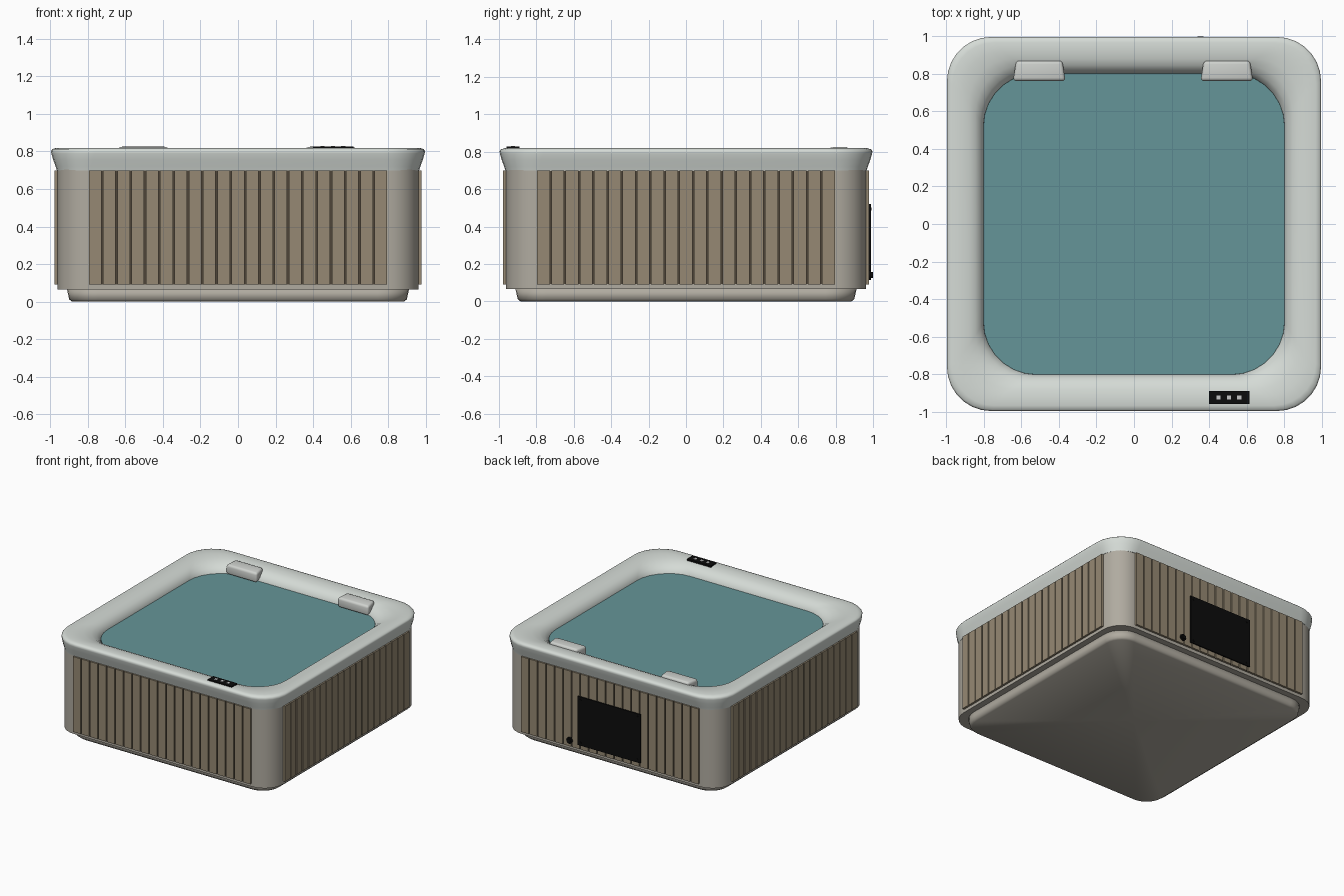
import bpy, bmesh, math
from mathutils import Matrix, Vector

old = bpy.data.objects.get("Cube")
if old:
    bpy.data.objects.remove(old, do_unlink=True)


def material(name, rgb):
    lin = [((c / 255 + 0.055) / 1.055) ** 2.4 if c > 10 else c / 3295 for c in rgb]
    m = bpy.data.materials.new(name)
    m.use_nodes = True
    m.diffuse_color = (*lin, 1)
    bsdf = m.node_tree.nodes["Principled BSDF"]
    bsdf.inputs["Base Color"].default_value = (*lin, 1)
    bsdf.inputs["Roughness"].default_value = 0.6
    return m


SHELL = material("pale_acrylic", (213, 219, 214))
WATER = material("teal_water", (101, 149, 152))
SKIRT = material("warm_grey", (176, 171, 160))
WOOD = material("brown_plank", (150, 137, 115))
GAP = material("dark_gap", (78, 69, 56))
BLACK = material("black_plastic", (12, 12, 12))
CUSHION = material("cushion_grey", (207, 210, 206))
BUTTON = material("button_grey", (200, 200, 200))


def finish(name, bm, mat, angle=None):
    bmesh.ops.recalc_face_normals(bm, faces=bm.faces)
    mesh = bpy.data.meshes.new(name)
    bm.to_mesh(mesh)
    bm.free()
    mesh.materials.append(mat)
    if angle:
        mesh.shade_smooth()
        mesh.set_sharp_from_angle(angle=math.radians(angle))
    ob = bpy.data.objects.new(name, mesh)
    bpy.context.collection.objects.link(ob)
    return ob


def ring(bm, half, radius, z, steps=7):
    """Loop of vertices around a square with rounded corners."""
    verts = []
    for q in range(4):
        a0 = q * math.pi / 2
        mid = a0 + math.pi / 4
        c = (half - radius) * math.sqrt(2)
        for i in range(steps + 1):
            a = a0 + i / steps * math.pi / 2
            verts.append(bm.verts.new((c * math.cos(mid) + radius * math.cos(a),
                                       c * math.sin(mid) + radius * math.sin(a), z)))
    return verts


def loft(name, profile, mat, closed=False, angle=35):
    """Skin rounded squares given as (half width, corner radius, height)."""
    bm = bmesh.new()
    rings = [ring(bm, *p) for p in profile]
    pairs = list(zip(rings, rings[1:]))
    if closed:
        pairs.append((rings[-1], rings[0]))
    for lo, hi in pairs:
        n = len(lo)
        for i in range(n):
            j = (i + 1) % n
            bm.faces.new((lo[i], lo[j], hi[j], hi[i]))
    if not closed:
        bm.faces.new(rings[0])
        bm.faces.new(rings[-1])
    return finish(name, bm, mat, angle)


def add_box(bm, size, loc, turn=0):
    m = (Matrix.Rotation(turn, 4, 'Z') @ Matrix.Translation(Vector(loc))
         @ Matrix.Diagonal((*size, 1)))
    return bmesh.ops.create_cube(bm, size=1, matrix=m)["verts"]


def box(name, size, loc, mat, bevel=0):
    bm = bmesh.new()
    add_box(bm, size, loc)
    if bevel:
        bmesh.ops.bevel(bm, geom=bm.edges[:], offset=bevel, segments=2,
                        profile=0.5, affect='EDGES')
    return finish(name, bm, mat)


# Base pan with a softly shaded underside
base = loft("base_pan", [(0.885, 0.14, 0), (0.9, 0.155, 0.012), (0.912, 0.165, 0.066)],
            SKIRT, angle=180)
bm = bmesh.new()
bm.from_mesh(base.data)
bottom = min(bm.faces, key=lambda f: f.calc_center_median().z)
bmesh.ops.poke(bm, faces=[bottom])
bm.to_mesh(base.data)
bm.free()

# Cabinet body, whose rounded corners stay exposed
loft("cabinet", [(0.962, 0.165, 0.065), (0.962, 0.165, 0.705)], SKIRT)

# Plank cladding on all four sides
COUNT, SPAN = 21, 1.6
pitch = SPAN / COUNT
planks, backs = bmesh.new(), bmesh.new()
for side in range(4):
    turn = side * math.pi / 2
    add_box(backs, (SPAN - 0.01, 0.02, 0.606), (0, -0.957, 0.395), turn)
    for i in range(COUNT):
        x = -SPAN / 2 + (i + 0.5) * pitch
        add_box(planks, (pitch - 0.009, 0.03, 0.61), (x, -0.964, 0.395), turn)
finish("plank_backing", backs, GAP)
finish("planks", planks, WOOD)

# Rolled rim that falls inward to the water
loft("rim", [(0.966, 0.18, 0.70), (0.972, 0.19, 0.72), (0.985, 0.21, 0.755),
             (0.995, 0.23, 0.79), (0.997, 0.235, 0.803), (0.99, 0.235, 0.813),
             (0.968, 0.225, 0.819), (0.92, 0.22, 0.818), (0.88, 0.23, 0.812),
             (0.845, 0.25, 0.798), (0.82, 0.265, 0.775), (0.805, 0.28, 0.745),
             (0.798, 0.285, 0.70)], SHELL, closed=True, angle=50)

# Water surface
loft("water", [(0.803, 0.282, 0.71), (0.803, 0.282, 0.742)], WATER)

# Two headrests at the back, narrowing away from the water
for name, x in (("left_headrest", 0.495), ("right_headrest", -0.505)):
    bm = bmesh.new()
    for v in add_box(bm, (0.28, 0.108, 0.06), (x, 0.816, 0.797)):
        if v.co.y > 0.816:
            v.co.x = x + (v.co.x - x) * 0.88
        elif v.co.z < 0.797:
            v.co.z -= 0.025
        else:
            v.co.z -= 0.004
    bmesh.ops.bevel(bm, geom=bm.edges[:], offset=0.018, segments=3,
                    profile=0.5, affect='EDGES')
    finish(name, bm, CUSHION, 40)

# Control panel on the front rim
box("control_panel", (0.215, 0.07, 0.014), (0.507, -0.924, 0.82), BLACK)
for i in range(3):
    box("control_button", (0.022, 0.022, 0.004), (0.451 + i * 0.055, -0.924, 0.828), BUTTON)

# Service hatch on the back with four screws
box("service_hatch", (0.565, 0.014, 0.395), (0, 0.981, 0.323), BLACK)


def disc(name, radius, depth, loc, mat):
    bm = bmesh.new()
    bmesh.ops.create_cone(bm, cap_ends=True, segments=16, radius1=radius,
                          radius2=radius, depth=depth,
                          matrix=Matrix.Translation(loc) @ Matrix.Rotation(math.pi / 2, 4, 'X'))
    return finish(name, bm, mat, 40)


for sx in (-1, 1):
    for z in (0.15, 0.495):
        disc("hatch_screw", 0.008, 0.006, (sx * 0.255, 0.989, z), BLACK)

# Drain valve beside the hatch
disc("drain_flange", 0.026, 0.02, (0.355, 0.98, 0.14), BLACK)
disc("drain_cap", 0.016, 0.03, (0.355, 0.984, 0.14), BLACK)
